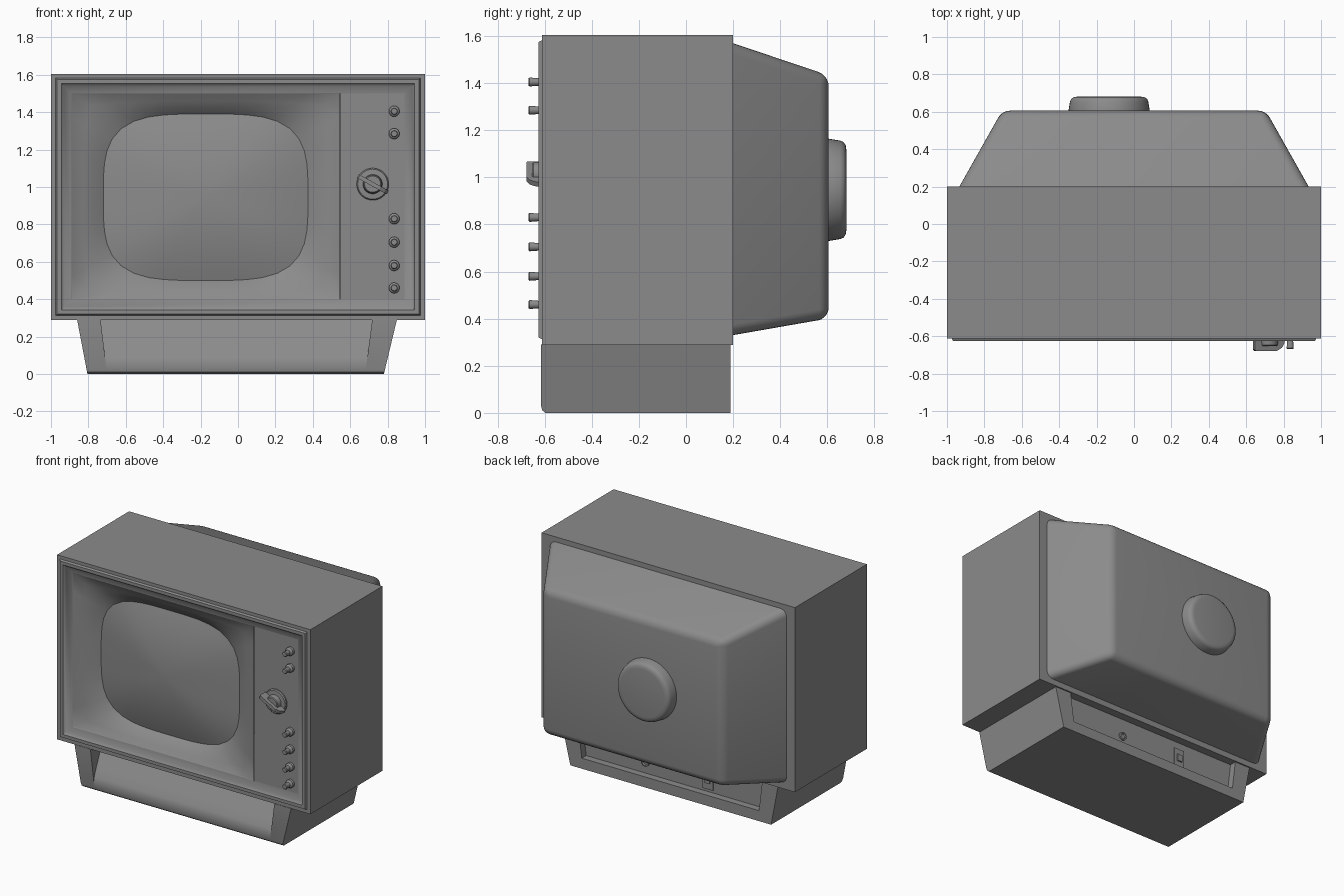
import bpy, bmesh, math
from mathutils import Vector

if "Cube" in bpy.data.objects:
    bpy.data.objects.remove(bpy.data.objects["Cube"], do_unlink=True)

grey = bpy.data.materials.new("plain_grey")
grey.use_nodes = True
grey.diffuse_color = (0.26, 0.26, 0.26, 1)
grey.node_tree.nodes["Principled BSDF"].inputs["Base Color"].default_value = (0.26, 0.26, 0.26, 1)


def finish(name, bm, angle=30, recalc=True):
    """Turn a bmesh into a named, shaded object."""
    if recalc:
        bmesh.ops.recalc_face_normals(bm, faces=bm.faces)
    mesh = bpy.data.meshes.new(name)
    bm.to_mesh(mesh)
    bm.free()
    mesh.materials.append(grey)
    ob = bpy.data.objects.new(name, mesh)
    bpy.context.collection.objects.link(ob)
    bpy.ops.object.select_all(action='DESELECT')
    ob.select_set(True)
    bpy.context.view_layer.objects.active = ob
    bpy.ops.object.shade_smooth_by_angle(angle=math.radians(angle))
    return ob


def loft(name, loops, cap_start=False, cap_end=False, angle=30, recalc=True):
    """Bridge closed loops of equal length, in order."""
    bm = bmesh.new()
    rings = [[bm.verts.new(p) for p in loop] for loop in loops]
    n = len(rings[0])
    for a, b in zip(rings, rings[1:]):
        for i in range(n):
            j = (i + 1) % n
            bm.faces.new((a[i], a[j], b[j], b[i]))
    if cap_start:
        bm.faces.new(rings[0][::-1])
    if cap_end:
        bm.faces.new(rings[-1])
    return finish(name, bm, angle, recalc)


def rect(x0, x1, z0, z1, y):
    """Counter-clockwise rectangle as seen from the front."""
    return [(x0, y, z0), (x1, y, z0), (x1, y, z1), (x0, y, z1)]


def box(name, x0, x1, z0, z1, y0, y1):
    return loft(name, [rect(x0, x1, z0, z1, y1), rect(x0, x1, z0, z1, y0)], True, True)


def lathe(name, x, z, profile, n=24):
    """Spin (radius, y) pairs round an axis along y."""
    loops = [[(x + r * math.cos(2 * math.pi * i / n), y, z + r * math.sin(2 * math.pi * i / n))
              for i in range(n)] for r, y in profile]
    return loft(name, loops, True, True, 35)


def slab(name, profile, left, right):
    """Extrude a (y, z) profile across x; both ends lean with height."""
    return loft(name, [[(f(z), y, z) for y, z in profile] for f in (left, right)], True, True, 25)


# Cabinet with stepped front frame; the opening is closed by the panel and mask
loft("cabinet", [
    rect(-1, 1, 0.288, 1.605, 0.2),
    rect(-1, 1, 0.288, 1.605, -0.612),
    rect(-0.975, 0.975, 0.313, 1.582, -0.612),
    rect(-0.968, 0.968, 0.32, 1.575, -0.626),
    rect(-0.945, 0.945, 0.343, 1.553, -0.626),
    rect(-0.93, 0.93, 0.36, 1.538, -0.610),
    rect(-0.89, 0.89, 0.40, 1.50, -0.597)], cap_start=True, recalc=False)

# Control panel
box("control_panel", 0.548, 0.892, 0.398, 1.502, -0.597, -0.57)

# Screen mask: funnel from a rectangle to a rounded screen opening
CX, CZ, HX, HZ = -0.173, 0.945, 0.547, 0.445
N = 48
ANGLES = [2 * math.pi * i / N for i in range(N)]


def screen_ring(k, y):
    pts = []
    for a in ANGLES:
        c, s = math.cos(a), math.sin(a)
        r = k * (abs(c) ** 3.6 + abs(s) ** 3.6) ** (-1 / 3.6)
        pts.append((CX + HX * r * c, y, CZ + HZ * r * s))
    return pts


def mask_ring(inset, y):
    x0, x1, z0, z1 = -0.89 + inset, 0.545 - inset, 0.40 + inset, 1.50 - inset
    pts = []
    for a in ANGLES:
        c, s = math.cos(a), math.sin(a)
        r = 1 / max(abs(c), abs(s))
        pts.append(((x0 + x1) / 2 + (x1 - x0) / 2 * r * c, y, (z0 + z1) / 2 + (z1 - z0) / 2 * r * s))
    return pts


def blend(a, b, t, y):
    return [(p[0] + (q[0] - p[0]) * t, y, p[2] + (q[2] - p[2]) * t) for p, q in zip(a, b)]


outer, inner = mask_ring(0.004, -0.594), screen_ring(1, -0.515)
loft("screen_mask", [mask_ring(0, -0.597), outer,
                     blend(outer, inner, 0.35, -0.574),
                     blend(outer, inner, 0.7, -0.548),
                     inner, screen_ring(1, -0.49)], angle=40, recalc=False)

# Bulging picture tube face
loft("screen", [screen_ring(k, -0.515 - 0.075 * (1 - k * k))
                for k in (1, 0.9, 0.75, 0.6, 0.45, 0.3, 0.15, 0.03)],
     cap_end=True, angle=60, recalc=False)

# Small control knobs
for i, z in enumerate((1.405, 1.285, 0.83, 0.705, 0.58, 0.46)):
    lathe(f"small_knob_{i + 1}", 0.835, z,
          [(0.029, -0.59), (0.029, -0.615), (0.024, -0.622), (0.016, -0.626),
           (0.019, -0.664), (0.015, -0.669)], 16)

# Channel dial and its pointer
DX, DZ = 0.72, 1.015
lathe("dial", DX, DZ, [(0.086, -0.59), (0.086, -0.606), (0.08, -0.613), (0.052, -0.615),
                       (0.048, -0.648), (0.043, -0.653)], 32)
tilt = math.radians(-29)
along = Vector((math.cos(tilt), 0, math.sin(tilt)))
across = Vector((-math.sin(tilt), 0, math.cos(tilt)))
pointer = [(-0.09, -0.615), (-0.09, -0.672), (-0.083, -0.678), (0.045, -0.678),
           (0.075, -0.662), (0.092, -0.635), (0.092, -0.615)]
loft("dial_pointer", [[Vector((DX, y, DZ)) + along * u + across * w for u, y in pointer]
                      for w in (-0.011, 0.011)], True, True, 25)

# Tapered back shell with rounded edges
bm = bmesh.new()
near = [bm.verts.new(p) for p in rect(-0.935, 0.935, 0.33, 1.57, 0.198)]
far = [bm.verts.new(p) for p in rect(-0.705, 0.705, 0.401, 1.433, 0.606)]
bm.faces.new(near)
bm.faces.new(far)
for i in range(4):
    bm.faces.new((near[i], near[(i + 1) % 4], far[(i + 1) % 4], far[i]))
bmesh.ops.recalc_face_normals(bm, faces=bm.faces)
edges = [e for e in bm.edges if max(v.co.y for v in e.verts) > 0.5]
bmesh.ops.bevel(bm, geom=edges, offset=0.045, segments=5, profile=0.5, affect='EDGES')
finish("back_shell", bm, 35)

# Round tube cap on the back
lathe("tube_cap", -0.133, 0.947, [(0.217, 0.59), (0.217, 0.607), (0.209, 0.655), (0.203, 0.669),
                                  (0.19, 0.678), (0.17, 0.681)], 48)

# Base: two solid ends and a middle with a scooped front and a recessed back
TOP = 0.29
foot = [(-0.597, 0), (-0.61, 0.01), (-0.615, 0.028)]
end = foot + [(-0.615, TOP), (0.19, TOP), (0.19, 0)]
middle = foot + [(-0.615, 0.07), (-0.605, 0.095), (-0.575, 0.145), (-0.48, TOP),
                 (0.14, TOP), (0.14, 0.075), (0.19, 0.075), (0.19, 0)]


def inner_right(z): return -(0.70 + 0.12 * z)
def inner_left(z): return 0.68 + 0.13 * z


slab("base_right_end", end, lambda z: -(0.805 + 0.19 * z), inner_right)
slab("base_middle", middle, inner_right, inner_left)
slab("base_left_end", end, inner_left, lambda z: 0.78 + 0.24 * z)

# Socket and switch in the rear recess
lathe("rear_socket", 0.22, 0.155, [(0.03, 0.135), (0.03, 0.15), (0.02, 0.152), (0.016, 0.143)], 20)
box("rear_switch_plate", -0.315, -0.235, 0.095, 0.235, 0.135, 0.148)
box("rear_switch_lever", -0.295, -0.255, 0.14, 0.19, 0.145, 0.158)
